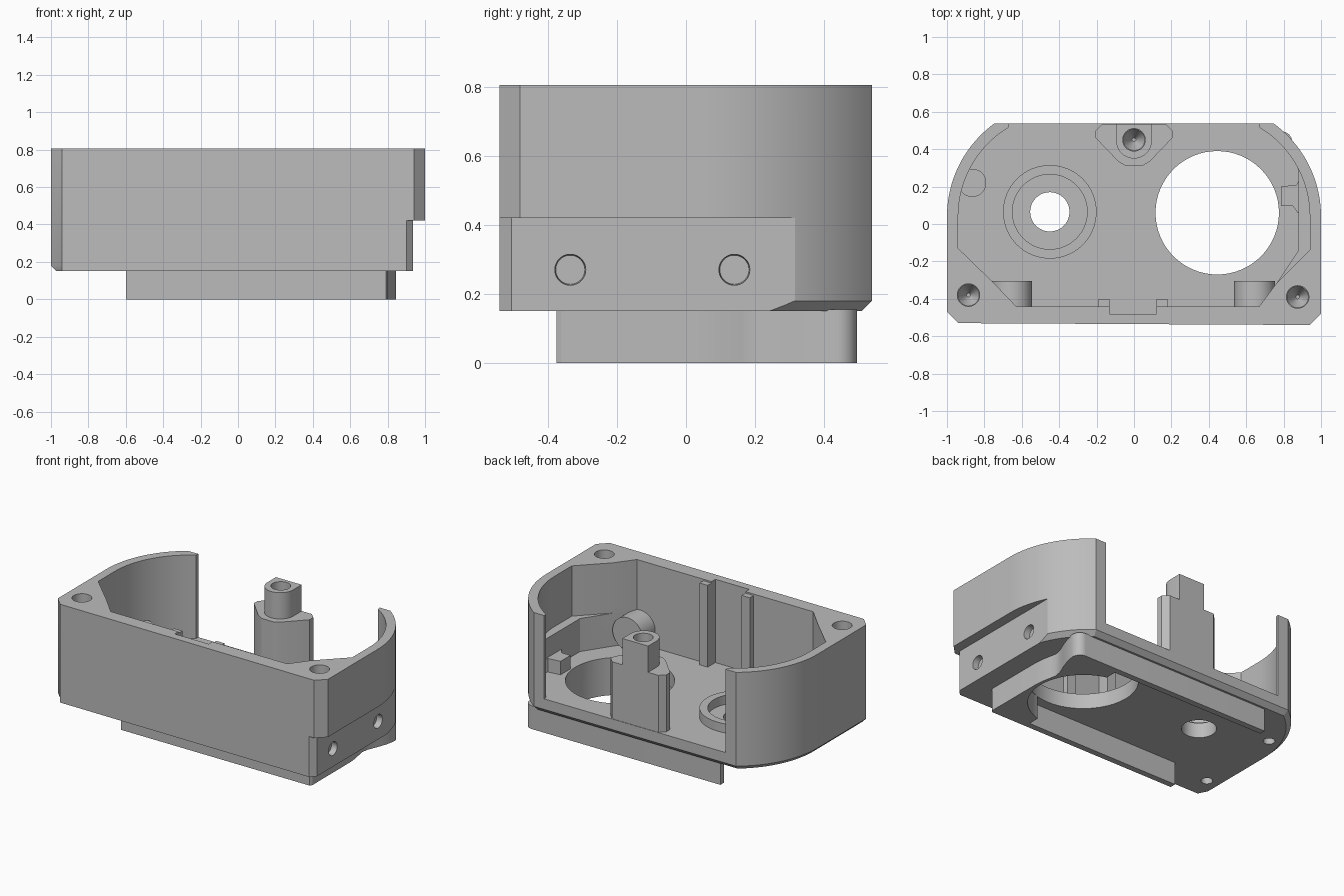
import bpy, bmesh
from math import sin, cos, radians, asin
from mathutils import Matrix

cube = bpy.data.objects.get("Cube")
if cube:
    bpy.data.objects.remove(cube, do_unlink=True)

grey = bpy.data.materials.new("housing grey")
grey.use_nodes = True
grey.diffuse_color = (0.5, 0.5, 0.5, 1)
grey.node_tree.nodes["Principled BSDF"].inputs["Base Color"].default_value = (0.5, 0.5, 0.5, 1)


def finish(bm, name):
    bmesh.ops.recalc_face_normals(bm, faces=bm.faces)
    mesh = bpy.data.meshes.new(name)
    bm.to_mesh(mesh)
    bm.free()
    mesh.materials.append(grey)
    ob = bpy.data.objects.new(name, mesh)
    bpy.context.collection.objects.link(ob)
    return ob


def loft(name, layers):
    """Solid through (outline, z) layers with equal point counts."""
    bm = bmesh.new()
    rings = [[bm.verts.new((x, y, z)) for x, y in pts] for pts, z in layers]
    bm.faces.new(rings[0])
    bm.faces.new(rings[-1])
    for low, high in zip(rings, rings[1:]):
        for i in range(len(low)):
            j = (i + 1) % len(low)
            bm.faces.new((low[i], low[j], high[j], high[i]))
    return finish(bm, name)


def prism(name, pts, z0, z1):
    return loft(name, [(pts, z0), (pts, z1)])


def box(name, x0, x1, y0, y1, z0, z1):
    return prism(name, [(x0, y0), (x1, y0), (x1, y1), (x0, y1)], z0, z1)


def rod(name, centre, r0, r1, depth, axis="Z"):
    """Cylinder or cone; r0 is the radius at the low end of its axis."""
    turn = {"Z": Matrix(), "X": Matrix.Rotation(radians(90), 4, "Y"),
            "Y": Matrix.Rotation(radians(-90), 4, "X")}[axis]
    bm = bmesh.new()
    bmesh.ops.create_cone(bm, cap_ends=True, segments=64, radius1=r0, radius2=r1,
                          depth=depth, matrix=Matrix.Translation(centre) @ turn)
    return finish(bm, name)


def combine(target, tools, operation="DIFFERENCE"):
    for tool in tools:
        mod = target.modifiers.new("combine", "BOOLEAN")
        mod.operation, mod.solver, mod.object = operation, "EXACT", tool
        bpy.context.view_layer.objects.active = target
        bpy.ops.object.modifier_apply(modifier=mod.name)
        bpy.data.objects.remove(tool, do_unlink=True)


def arc(cx, cy, r, a0, a1, n=20):
    return [(cx + r * cos(radians(a0 + (a1 - a0) * i / n)),
             cy + r * sin(radians(a0 + (a1 - a0) * i / n))) for i in range(n + 1)]


CX, CY = 0.385, 0.04
FLOOR, TOP = 0.25, 0.805


def outline(inset):
    """Outer plan: chamfered front corners, rounded back corners, flat back."""
    r = 0.615 - inset
    end = asin((0.538 - inset - CY) / r) * 180 / 3.14159265
    e = inset
    return ([(-0.94, -0.53), (0.94, -0.54), (1 - e, -0.48)] + arc(CX, CY, r, 0, end)
            + arc(-CX, CY, r, 180 - end, 180) + [(-1 + e, -0.47)])


# Shell with a chamfered underside
body = loft("housing_body", [(outline(0.03), 0.15), (outline(0), 0.18), (outline(0), TOP)])

# Cavity, open at the back; the right wall is thicker low down
cavity = ([(-0.63, -0.44), (0.67, -0.44), (0.76, -0.32), (0.94, -0.14)]
          + arc(CX, CY, 0.555, 0, 59) + [(0.655, 0.7), (-0.655, 0.7)]
          + arc(-CX, CY, 0.555, 121, 180) + [(-0.94, -0.13), (-0.755, -0.31)])
low_cavity = [(min(x, 0.88 + 0.001 * y), y) for x, y in cavity]
combine(body, [
    prism("cavity_low", low_cavity, FLOOR, 0.5),
    prism("cavity_high", cavity, 0.47, 1),
    # Step in the lower right side, with its front chamfer
    prism("side_step", [(0.9, -0.6), (0.9, -0.54), (0.935, -0.505), (0.935, 0.4),
                        (1.1, 0.4), (1.1, -0.6)], 0, 0.42),
    # Sliding slot in the front wall
    box("front_slot", -0.13, 0.12, -0.48, -0.43, FLOOR, 1),
])

# Inside features fused to the shell
features = []
for x in (-0.16, 0.15):
    features.append(box("slot_rib", x - 0.03, x + 0.03, -0.45, -0.4, 0.2, TOP - 0.01))
for x in (-0.655, 0.645):
    features.append(rod("front_boss", (x, -0.385, 0.365), 0.11, 0.11, 0.16, "Y"))
ring = rod("floor_ring", (-0.45, 0.065, 0.26), 0.25, 0.25, 0.1)
combine(ring, [rod("ring_bore", (-0.45, 0.065, 0.3), 0.2, 0.2, 0.5)])
features += [
    ring,
    rod("locating_stud", (-0.865, 0.22, 0.3), 0.075, 0.075, 0.2),
    prism("side_clip", [(0.785, 0.095), (0.85, 0.095), (0.875, 0.06), (0.9, 0.06),
                        (0.9, 0.27), (0.87, 0.21), (0.785, 0.2)], 0.2, 0.34),
]
combine(body, features, "UNION")

# Back screw post: broad base and narrow rounded top
post = prism("back_post", [(0.17, 0.535), (0.205, 0.5), (0.205, 0.46), (0.085, 0.335),
                           (0.045, 0.31), (-0.045, 0.31), (-0.085, 0.335),
                           (-0.205, 0.46), (-0.205, 0.5), (-0.17, 0.535)], 0.24, 0.63)
combine(post, [prism("post_top", [(0.095, 0.535)] + arc(0, 0.445, 0.095, 0, -180)
                     + [(-0.095, 0.535)], 0.6, TOP)], "UNION")


def screw_hole(target, x, y):
    combine(target, [rod("screw_bore", (x, y, TOP - 0.1), 0.06, 0.06, 0.25),
                     rod("screw_tip", (x, y, TOP - 0.27), 0.01, 0.06, 0.1)])


screw_hole(post, 0, 0.45)
screw_hole(body, -0.885, -0.38)
screw_hole(body, 0.875, -0.39)

# Floor openings, underside holes and side screw holes
combine(body, [
    rod("large_opening", (0.445, 0.06, 0.2), 0.33, 0.33, 0.3),
    rod("small_opening", (-0.45, 0.065, 0.2), 0.105, 0.105, 0.4),
    rod("under_hole_front", (-0.885, -0.38, 0.2), 0.035, 0.035, 0.3),
    rod("under_hole_side", (-0.865, 0.22, 0.2), 0.035, 0.035, 0.3),
] + [rod("side_hole", (0.93, y, 0.27), 0.042, 0.047, 0.07, "X") for y in (-0.335, 0.14)])

# Open-ended skirt below the floor, solid around the large opening
skirt = prism("lower_skirt",
              [(-0.6, -0.375), (0.79, -0.375), (0.8, -0.36), (0.8, 0.04), (0.795, 0.1),
               (0.783, 0.16), (0.775, 0.2), (0.785, 0.25), (0.81, 0.31), (0.832, 0.37),
               (0.843, 0.42)] + arc(0.79, 0.44, 0.055, 0, 90, 8)
              + [(-0.6, 0.495), (-0.6, 0.455), (0.53, 0.455)]
              + arc(0.445, 0.06, 0.331, 75, -75, 32) + [(0.53, -0.335), (-0.6, -0.335)],
              0, 0.155)

# Smooth curves, keep hard edges
for ob in (body, post, skirt):
    bpy.ops.object.select_all(action="DESELECT")
    ob.select_set(True)
    bpy.context.view_layer.objects.active = ob
    bpy.ops.object.shade_smooth_by_angle(angle=radians(25))
